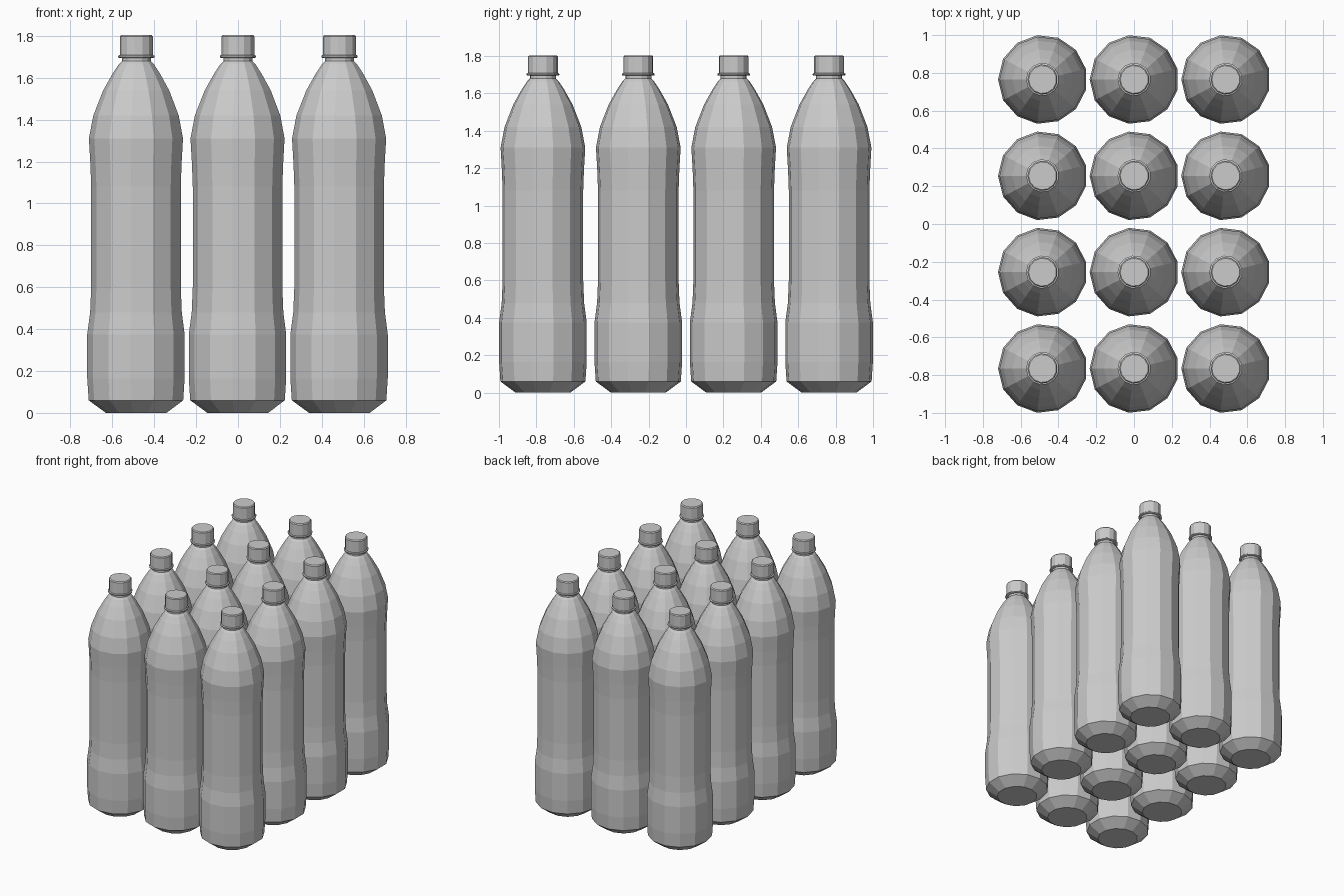
import bpy, bmesh
from math import cos, sin, pi

if "Cube" in bpy.data.objects:
    bpy.data.objects.remove(bpy.data.objects["Cube"])

SIDES = 13


def lathe(name, profile):
    """Closed, flat-faced solid of revolution from (radius, height) points."""
    bm = bmesh.new()
    rings = []
    for r, z in profile:
        rings.append([bm.verts.new((r * cos(pi + 2 * pi * i / SIDES),
                                    r * sin(pi + 2 * pi * i / SIDES), z))
                      for i in range(SIDES)])
    for low, high in zip(rings, rings[1:]):
        for i in range(SIDES):
            j = (i + 1) % SIDES
            bm.faces.new((low[i], low[j], high[j], high[i]))
    bm.faces.new(rings[0][::-1])
    bm.faces.new(rings[-1])
    mesh = bpy.data.meshes.new(name)
    bm.to_mesh(mesh)
    bm.free()
    return mesh


# Bottle body: chamfered foot, wide base band, slim waist, domed shoulder, neck
body = lathe("bottle_body", [
    (0.147, 0.0), (0.229, 0.06), (0.236, 0.165), (0.236, 0.375),
    (0.222, 0.48), (0.217, 0.60), (0.217, 1.08), (0.221, 1.19),
    (0.228, 1.31), (0.207, 1.42), (0.160, 1.54), (0.115, 1.62),
    (0.085, 1.665), (0.070, 1.68), (0.070, 1.71)])

# Thin collar under the cap
collar = lathe("neck_collar", [(0.082, 1.695), (0.088, 1.698),
                               (0.088, 1.705), (0.082, 1.709)])

# Screw cap with a small bevelled top edge
cap = lathe("bottle_cap", [(0.080, 1.706), (0.080, 1.797), (0.074, 1.804)])

# Three by four pack sharing the same meshes
for row in range(4):
    for col in range(3):
        for mesh in (body, collar, cap):
            ob = bpy.data.objects.new(f"{mesh.name}_{row + 1}_{col + 1}", mesh)
            ob.location = ((col - 1) * 0.485 + 0.001, (row - 1.5) * 0.51, 0)
            bpy.context.collection.objects.link(ob)
